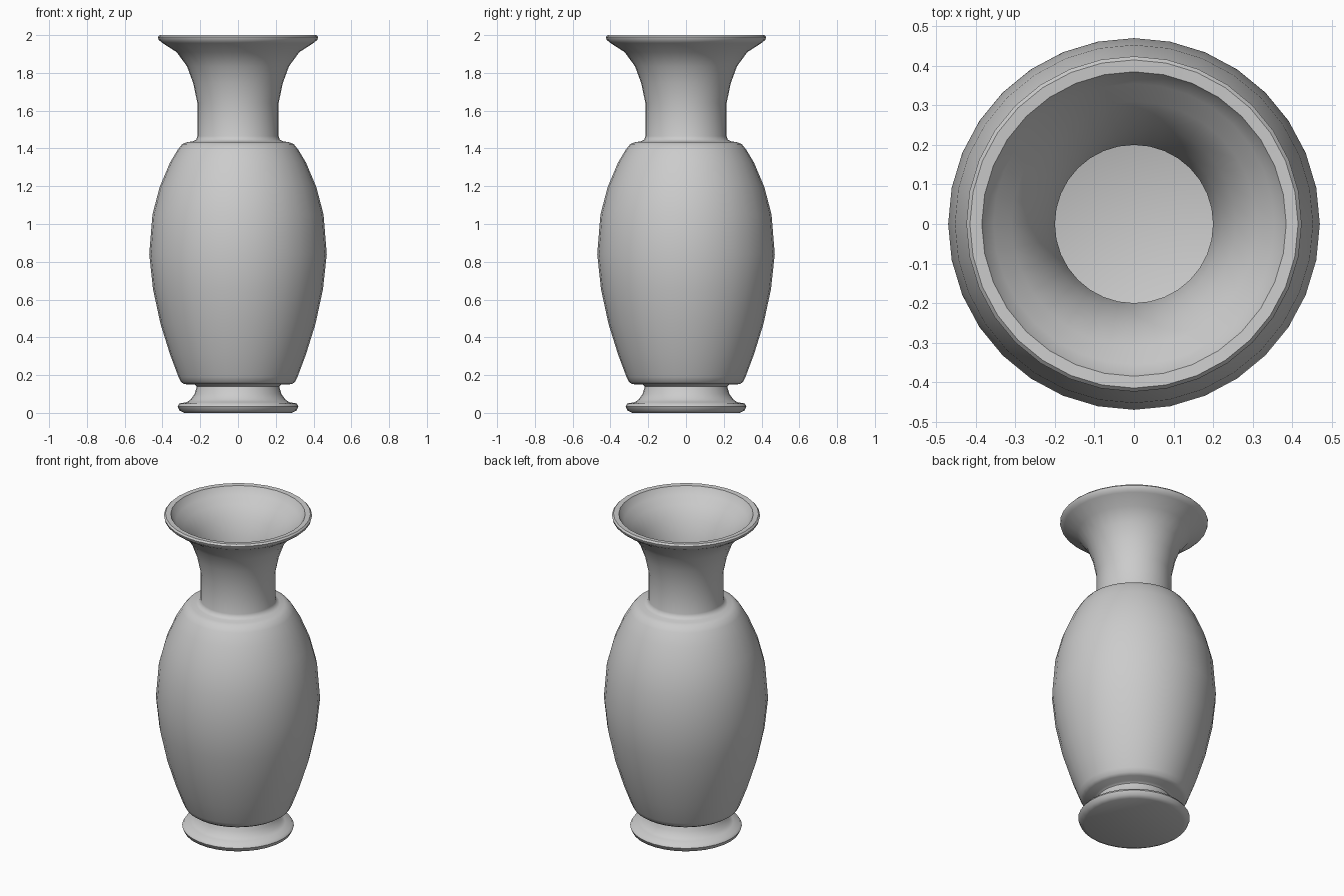
import bpy, bmesh, math

SIDES = 32

# Outer profile (radius, height) from foot to lip
outer = [(0.285, 0.0), (0.31, 0.012), (0.32, 0.035), (0.31, 0.05), (0.27, 0.057),
         (0.25, 0.072), (0.23, 0.10), (0.218, 0.14), (0.23, 0.15), (0.285, 0.152),
         (0.303, 0.165), (0.315, 0.19), (0.36, 0.31), (0.41, 0.47), (0.45, 0.655),
         (0.47, 0.84), (0.453, 1.05), (0.415, 1.195), (0.36, 1.325), (0.318, 1.395),
         (0.295, 1.423), (0.268, 1.434), (0.24, 1.437), (0.222, 1.446), (0.215, 1.465),
         (0.215, 1.64), (0.237, 1.745), (0.27, 1.835), (0.325, 1.91), (0.40, 1.958),
         (0.42, 1.975), (0.424, 1.99), (0.415, 2.0)]
# Inner wall from lip down to the floor
inner = [(0.385, 1.998), (0.378, 1.985), (0.355, 1.955), (0.31, 1.915), (0.257, 1.838),
         (0.222, 1.747), (0.20, 1.64), (0.20, 1.44), (0.25, 1.42), (0.30, 1.385),
         (0.343, 1.32), (0.40, 1.19), (0.437, 1.05), (0.454, 0.84), (0.434, 0.655),
         (0.394, 0.47), (0.344, 0.31), (0.30, 0.195), (0.27, 0.175)]


def lathe(name, profile):
    bm = bmesh.new()
    rings = [[bm.verts.new((r * math.cos(2 * math.pi * i / SIDES),
                            r * math.sin(2 * math.pi * i / SIDES), z))
              for i in range(SIDES)] for r, z in profile]
    for a, b in zip(rings, rings[1:]):
        for i in range(SIDES):
            j = (i + 1) % SIDES
            bm.faces.new((a[i], a[j], b[j], b[i]))
    # Underside and inner floor
    bm.faces.new(rings[0][::-1])
    bm.faces.new(rings[-1])
    bmesh.ops.recalc_face_normals(bm, faces=bm.faces)
    mesh = bpy.data.meshes.new(name)
    bm.to_mesh(mesh)
    bm.free()
    obj = bpy.data.objects.new(name, mesh)
    bpy.context.collection.objects.link(obj)
    return obj


vase = lathe("vase", outer + inner)
bpy.context.view_layer.objects.active = vase
vase.select_set(True)
bpy.ops.object.shade_smooth_by_angle(angle=math.radians(50))
